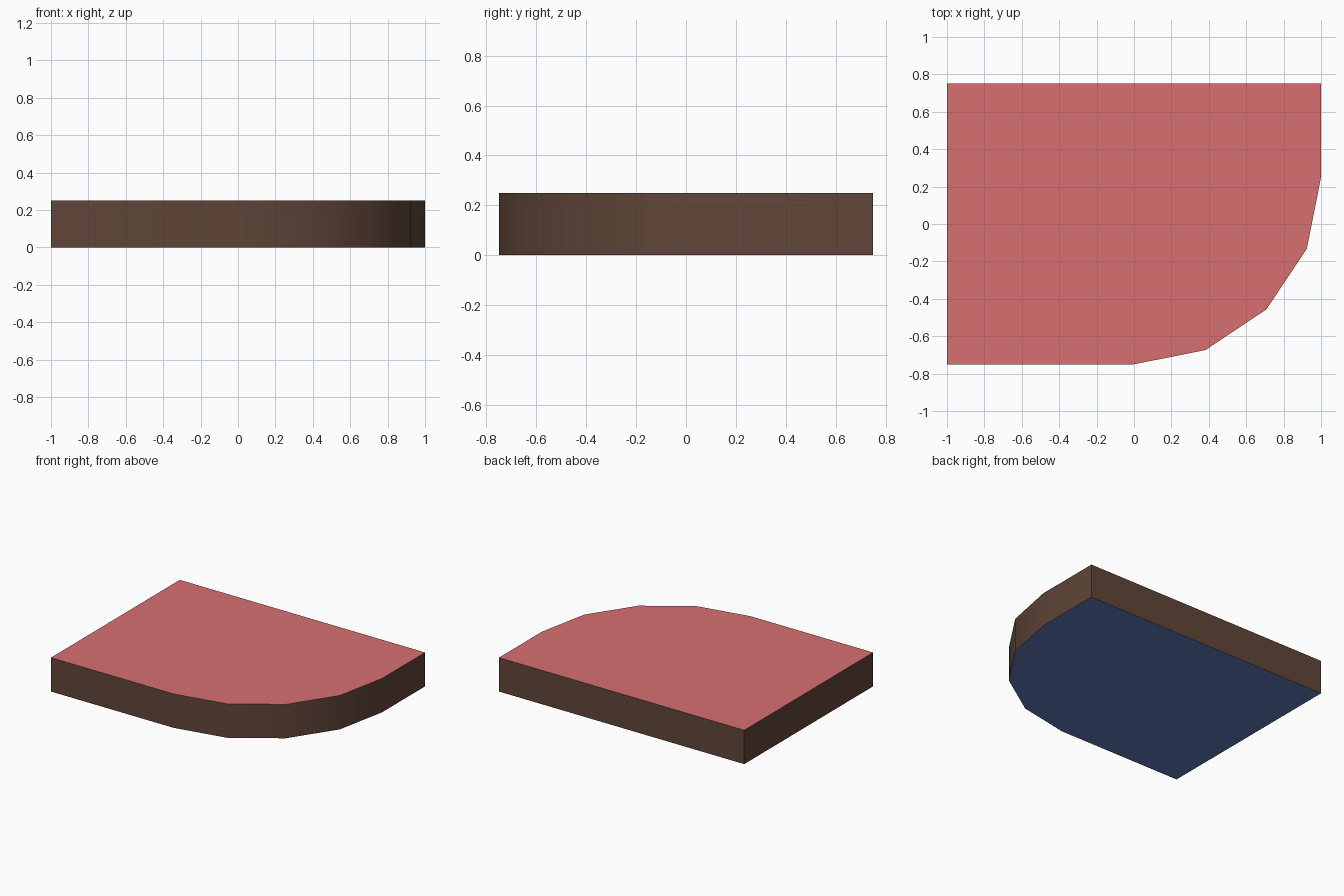
import bpy, bmesh, math

if "Cube" in bpy.data.objects:
    bpy.data.objects.remove(bpy.data.objects["Cube"])


def srgb(r, g, b):
    lin = [(c / 255 / 12.92 if c <= 10 else ((c / 255 + 0.055) / 1.055) ** 2.4) for c in (r, g, b)]
    return (*lin, 1.0)


def material(name, colour):
    m = bpy.data.materials.new(name)
    m.diffuse_color = srgb(*colour)
    m.use_nodes = True
    m.node_tree.nodes["Principled BSDF"].inputs["Base Color"].default_value = m.diffuse_color
    return m


# Outline: rectangle with one large rounded front-right corner
HEIGHT = 0.25
outline = [(-1, 0.75), (-1, -0.75)]
for i in range(5):
    a = math.radians(-90 + 22.5 * i)
    outline.append((math.cos(a), 0.25 + math.sin(a)))
outline.append((1, 0.75))

# Slab: outline extruded upwards
bm = bmesh.new()
base = bm.faces.new([bm.verts.new((x, y, 0)) for x, y in outline])
ext = bmesh.ops.extrude_face_region(bm, geom=[base], use_keep_orig=True)
top_verts = [g for g in ext["geom"] if isinstance(g, bmesh.types.BMVert)]
bmesh.ops.translate(bm, verts=top_verts, vec=(0, 0, HEIGHT))
bmesh.ops.recalc_face_normals(bm, faces=bm.faces)
bm.normal_update()

# Colour by direction: sides, top, underside
for f in bm.faces:
    f.material_index = 1 if f.normal.z > 0.5 else 2 if f.normal.z < -0.5 else 0

mesh = bpy.data.meshes.new("rounded_corner_slab")
bm.to_mesh(mesh)
bm.free()
for m in (material("brown sides", (97, 70, 57)),
          material("red top", (215, 112, 112)),
          material("blue underside", (97, 126, 191))):
    mesh.materials.append(m)
slab = bpy.data.objects.new("rounded_corner_slab", mesh)
bpy.context.collection.objects.link(slab)

# Smooth curve, sharp corners
bpy.context.view_layer.objects.active = slab
slab.select_set(True)
bpy.ops.object.shade_smooth_by_angle(angle=math.radians(30))
